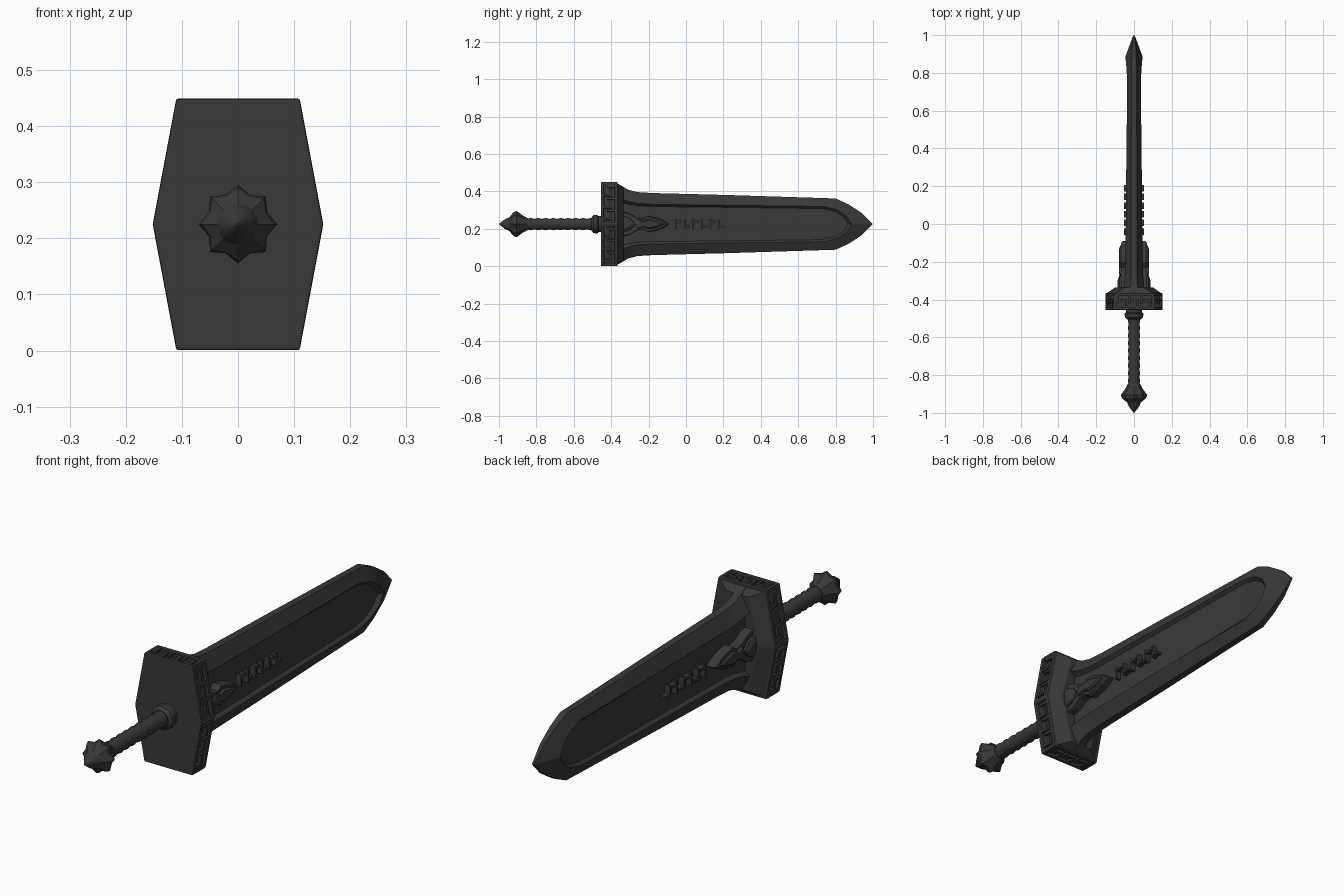
import bpy, bmesh, math
from mathutils import Vector, Matrix

if "Cube" in bpy.data.objects:
    bpy.data.objects.remove(bpy.data.objects["Cube"])

CZ = 0.225  # height of the sword's axis

iron = bpy.data.materials.new("dark iron")
iron.diffuse_color = (0.04, 0.04, 0.04, 1)
iron.use_nodes = True
iron.node_tree.nodes["Principled BSDF"].inputs["Base Color"].default_value = iron.diffuse_color


def finish(name, bm, smooth=None, bevel=0):
    bmesh.ops.remove_doubles(bm, verts=bm.verts, dist=1e-5)
    bmesh.ops.recalc_face_normals(bm, faces=bm.faces)
    me = bpy.data.meshes.new(name)
    bm.to_mesh(me)
    bm.free()
    ob = bpy.data.objects.new(name, me)
    bpy.context.collection.objects.link(ob)
    me.materials.append(iron)
    if bevel:
        mod = ob.modifiers.new("bevel", "BEVEL")
        mod.width, mod.segments = bevel, 2
    if smooth:
        bpy.ops.object.select_all(action='DESELECT')
        ob.select_set(True)
        bpy.context.view_layer.objects.active = ob
        bpy.ops.object.shade_smooth_by_angle(angle=math.radians(smooth))
    return ob


def loft(bm, rings):
    """Bridge closed rings of equal length and cap both ends."""
    vs = [[bm.verts.new(p) for p in r] for r in rings]
    n = len(vs[0])
    for a, b in zip(vs, vs[1:]):
        for i in range(n):
            j = (i + 1) % n
            bm.faces.new((a[i], a[j], b[j], b[i]))
    bm.faces.new(vs[0])
    bm.faces.new(vs[-1])


def turned(name, profile, sides=20, smooth=35):
    """Lathe about the sword axis; profile rows are (y, outer radius, valley radius)."""
    bm = bmesh.new()
    rings = []
    for y, r, v in profile:
        rings.append([(math.sin(2 * math.pi * i / sides) * (v if i % 2 else r), y,
                       CZ + math.cos(2 * math.pi * i / sides) * (v if i % 2 else r))
                      for i in range(sides)])
    loft(bm, rings)
    return finish(name, bm, smooth)


# grip with shallow wrap ridges
grip = [(-0.87, 0.03, 0.03)]
for k in range(9):
    y = -0.85 + k * 0.04
    grip += [(y, 0.028, 0.028), (y + 0.02, 0.033, 0.033)]
turned("grip", grip + [(-0.48, 0.03, 0.03)])

# collar between grip and guard
turned("collar", [(y, r, r) for y, r in ((-0.505, 0.035), (-0.495, 0.048), (-0.475, 0.05),
                                         (-0.468, 0.043), (-0.445, 0.043))])

# star-shaped pommel
turned("pommel", [(-0.845, 0.032, 0.032), (-0.87, 0.044, 0.042), (-0.905, 0.07, 0.056),
                  (-0.922, 0.064, 0.054), (-0.945, 0.036, 0.036), (-0.965, 0.028, 0.028),
                  (-0.998, 0.003, 0.003)], sides=16, smooth=20)

# guard: hexagonal core between two rim plates
HEX = [(0.152, 0), (0.11, 0.224), (-0.11, 0.224), (-0.152, 0), (-0.11, -0.224), (0.11, -0.224)]


def hexring(y, inset=0.0):
    return [(x - math.copysign(inset, x), y, CZ + (z - math.copysign(inset, z) if z else 0))
            for x, z in HEX]


for name, y0, y1, inset, bev in (("guard_front_plate", -0.455, -0.439, 0, 0.004),
                                 ("guard_core", -0.44, -0.38, 0.012, 0),
                                 ("guard_back_plate", -0.382, -0.366, 0, 0.004)):
    bm = bmesh.new()
    loft(bm, [hexring(y0, inset), hexring(y1, inset)])
    finish(name, bm, None, bev)

# fretwork bars round the guard edge: (start, end along face, y from, y to)
bm = bmesh.new()
BARS = [(0.0, 0.05, 0, 1), (0.95, 1.0, 0, 1)]
for k in range(3):
    s = 0.1 + k * 0.285
    BARS += [(s, s + 0.05, 0, 0.72), (s + 0.05, s + 0.17, 0.5, 0.72), (s + 0.2, s + 0.25, 0.28, 1)]
for i in range(6):
    a = Vector((HEX[i][0], 0, HEX[i][1]))
    b = Vector((HEX[(i + 1) % 6][0], 0, HEX[(i + 1) % 6][1]))
    d = (b - a).normalized()
    nrm = Vector((d.z, 0, -d.x))
    for s0, s1, t0, t1 in BARS:
        y0, y1 = -0.44 + 0.06 * t0, -0.44 + 0.06 * t1
        c = a.lerp(b, (s0 + s1) / 2) - nrm * 0.009 + Vector((0, (y0 + y1) / 2, CZ))
        m = Matrix((d * (b - a).length * (s1 - s0), Vector((0, y1 - y0, 0)), nrm * 0.016)).transposed()
        bmesh.ops.create_cube(bm, size=1, matrix=Matrix.Translation(c) @ m.to_4x4())
finish("guard_fretwork", bm)

# sloped shoulder rising from guard to blade
bm = bmesh.new()
loft(bm, [hexring(-0.368, 0.006),
          [(x, -0.335, CZ + z) for x, z in ((0.1, 0), (0.05, 0.195), (-0.05, 0.195),
                                           (-0.1, 0), (-0.05, -0.195), (0.05, -0.195))]])
finish("guard_shoulder", bm)

# blade stations: edge (y, half height, half thickness), ridge (same), panel (same)
STATIONS = [
    ((-0.38, 0.224, 0.020), (-0.38, 0.150, 0.060), (-0.38, 0.125, 0.034)),
    ((-0.35, 0.208, 0.018), (-0.35, 0.138, 0.056), (-0.35, 0.116, 0.034)),
    ((-0.31, 0.184, 0.017), (-0.31, 0.122, 0.052), (-0.31, 0.106, 0.033)),
    ((-0.26, 0.171, 0.016), (-0.26, 0.111, 0.048), (-0.26, 0.098, 0.032)),
    ((-0.18, 0.166, 0.016), (-0.18, 0.106, 0.045), (-0.18, 0.094, 0.031)),
    ((0.20, 0.156, 0.015), (0.20, 0.101, 0.042), (0.20, 0.090, 0.029)),
    ((0.80, 0.137, 0.014), (0.74, 0.094, 0.036), (0.73, 0.083, 0.026)),
    ((0.87, 0.105, 0.012), (0.81, 0.075, 0.039), (0.80, 0.066, 0.026)),
    ((0.94, 0.059, 0.009), (0.86, 0.042, 0.043), (0.845, 0.037, 0.027)),
    ((0.998, 0.0, 0.004), (0.885, 0.0, 0.046), (0.868, 0.0, 0.028)),
]
bm = bmesh.new()


def face(pts):
    uniq = [p for i, p in enumerate(pts) if p not in pts[:i]]
    if len(uniq) > 2:
        bm.faces.new([bm.verts.new(p) for p in uniq])


def pt(q, sx, sz):
    return (sx * q[2], q[0], CZ + sz * q[1])


for A, B in zip(STATIONS, STATIONS[1:]):
    for sx in (1, -1):
        for sz in (1, -1):
            for k in range(2):
                face([pt(A[k], sx, sz), pt(B[k], sx, sz), pt(B[k + 1], sx, sz), pt(A[k + 1], sx, sz)])
        # sunken panel, then the narrow flat cutting edge
        face([pt(A[2], sx, 1), pt(B[2], sx, 1), pt(B[2], sx, -1), pt(A[2], sx, -1)])
        face([pt(A[0], 1, sx), pt(B[0], 1, sx), pt(B[0], -1, sx), pt(A[0], -1, sx)])
finish("blade", bm, 20)


# layered leaf ornaments on both blade faces
def leaf(name, half, steps, centre):
    for sx, side in ((1, "right"), (-1, "left")):
        bm = bmesh.new()
        outline = half + [(y, -z) for y, z in reversed(half) if z > 0]
        loft(bm, [[(sx * x, centre + (y - centre) * s, CZ + z * s) for y, z in outline]
                  for x, s in steps])
        finish(name + "_" + side, bm)


leaf("leaf_base", [(-0.09, 0), (-0.125, 0.022), (-0.165, 0.036), (-0.205, 0.044), (-0.23, 0.028),
                   (-0.265, 0.034), (-0.3, 0.056), (-0.37, 0.076)],
     [(0.025, 1), (0.06, 1), (0.069, 0.93)], -0.25)
leaf("leaf_heart", [(-0.115, 0), (-0.16, 0.02), (-0.2, 0.027), (-0.23, 0.016), (-0.265, 0.024), (-0.28, 0)],
     [(0.06, 1), (0.073, 1), (0.08, 0.75)], -0.2)
leaf("leaf_boss", [(-0.27, 0), (-0.295, 0.03), (-0.33, 0.042), (-0.37, 0.042)],
     [(0.06, 1), (0.078, 0.95), (0.087, 0.6)], -0.34)

# row of plain raised studs along each blade face
for sx, side in ((1, "right"), (-1, "left")):
    bm = bmesh.new()
    for k in range(6):
        y = -0.045 + k * 0.046
        for dy, dz, ly, lz in ((-0.008, 0, 0.009, 0.052), (0.009, 0.014 * (-1) ** k, 0.025, 0.011)):
            m = Matrix.Translation((sx * 0.04, y + dy, CZ + dz)) @ Matrix.Diagonal((0.026, ly, lz, 1))
            bmesh.ops.create_cube(bm, size=1, matrix=m)
    finish("blade_studs_" + side, bm)
